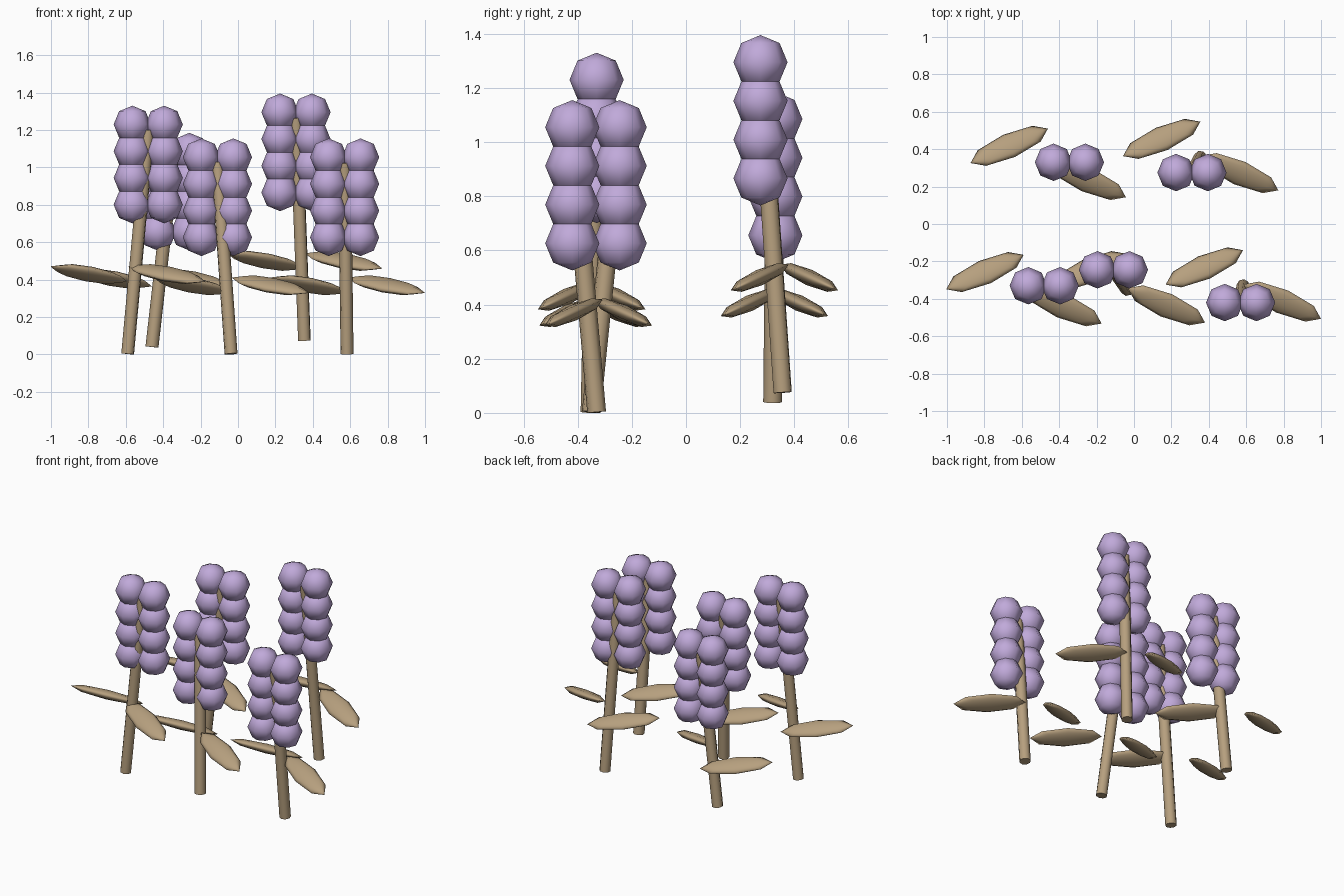
import bpy, math
from mathutils import Vector, Matrix

cube = bpy.data.objects.get("Cube")
if cube:
    bpy.data.objects.remove(cube, do_unlink=True)


def make_material(name, rgb):
    mat = bpy.data.materials.new(name)
    mat.use_nodes = True
    colour = (*rgb, 1)
    mat.diffuse_color = colour
    mat.node_tree.nodes["Principled BSDF"].inputs["Base Color"].default_value = colour
    return mat


LILAC = make_material("lilac", (0.53, 0.40, 0.70))
TAN = make_material("dry tan", (0.47, 0.35, 0.21))


def finish(name, mat, angle):
    obj = bpy.context.object
    obj.name = name
    obj.data.materials.append(mat)
    bpy.ops.object.shade_smooth_by_angle(angle=math.radians(angle))
    return obj


def add_stem(name, base, top):
    base, top = Vector(base), Vector(top)
    axis = top - base
    bpy.ops.mesh.primitive_cylinder_add(vertices=8, radius=0.035, depth=axis.length)
    stem = finish(name, TAN, 50)
    stem.matrix_world = (Matrix.Translation((base + top) / 2)
                         @ axis.to_track_quat('Z', 'Y').to_matrix().to_4x4())


def add_leaf(name, centre, side):
    # flattened bead, turned in plan and then tipped so its outer edge droops
    bpy.ops.mesh.primitive_uv_sphere_add(segments=8, ring_count=4, radius=1)
    leaf = finish(name, TAN, 50)
    leaf.matrix_world = (Matrix.Translation(centre)
                         @ Matrix.Rotation(math.radians(-24 * side), 4, 'X')
                         @ Matrix.Rotation(math.radians(26 * side), 4, 'Z')
                         @ Matrix.Diagonal((0.23, 0.072, 0.03, 1)))


def add_blossom(name, centre):
    bpy.ops.mesh.primitive_uv_sphere_add(segments=8, ring_count=4, radius=0.1, location=centre)
    finish(name, LILAC, 60)


# stem foot, flower axis (x, y), flower crown height, leaf height
PLANTS = {
    "left_front": ((-0.59, -0.355, 0.003), (-0.48, -0.33), 1.33, 0.43),
    "left_back": ((-0.46, 0.32, 0.04), (-0.345, 0.33), 1.185, 0.405),
    "middle_front": ((-0.037, -0.35, 0.003), (-0.11, -0.245), 1.155, 0.37),
    "right_back": ((0.355, 0.357, 0.075), (0.31, 0.275), 1.395, 0.50),
    "right_front": ((0.583, -0.33, 0.003), (0.57, -0.42), 1.155, 0.37),
}

for plant, (foot, (x, y), crown, leaf_z) in PLANTS.items():
    add_stem(plant + "_stem", foot, (x, y, crown - 0.13))
    # one leaf on each side of the stem
    add_leaf(plant + "_rear_leaf", (foot[0] - 0.207, foot[1] + 0.098, leaf_z), 1)
    add_leaf(plant + "_fore_leaf", (foot[0] + 0.21, foot[1] - 0.085, leaf_z), -1)
    # two columns of blossoms
    for column, dx in (("a", -0.085), ("b", 0.085)):
        for row in range(4):
            add_blossom(f"{plant}_blossom_{column}{row}",
                        (x + dx, y, crown - 0.1 - row * 0.143))
